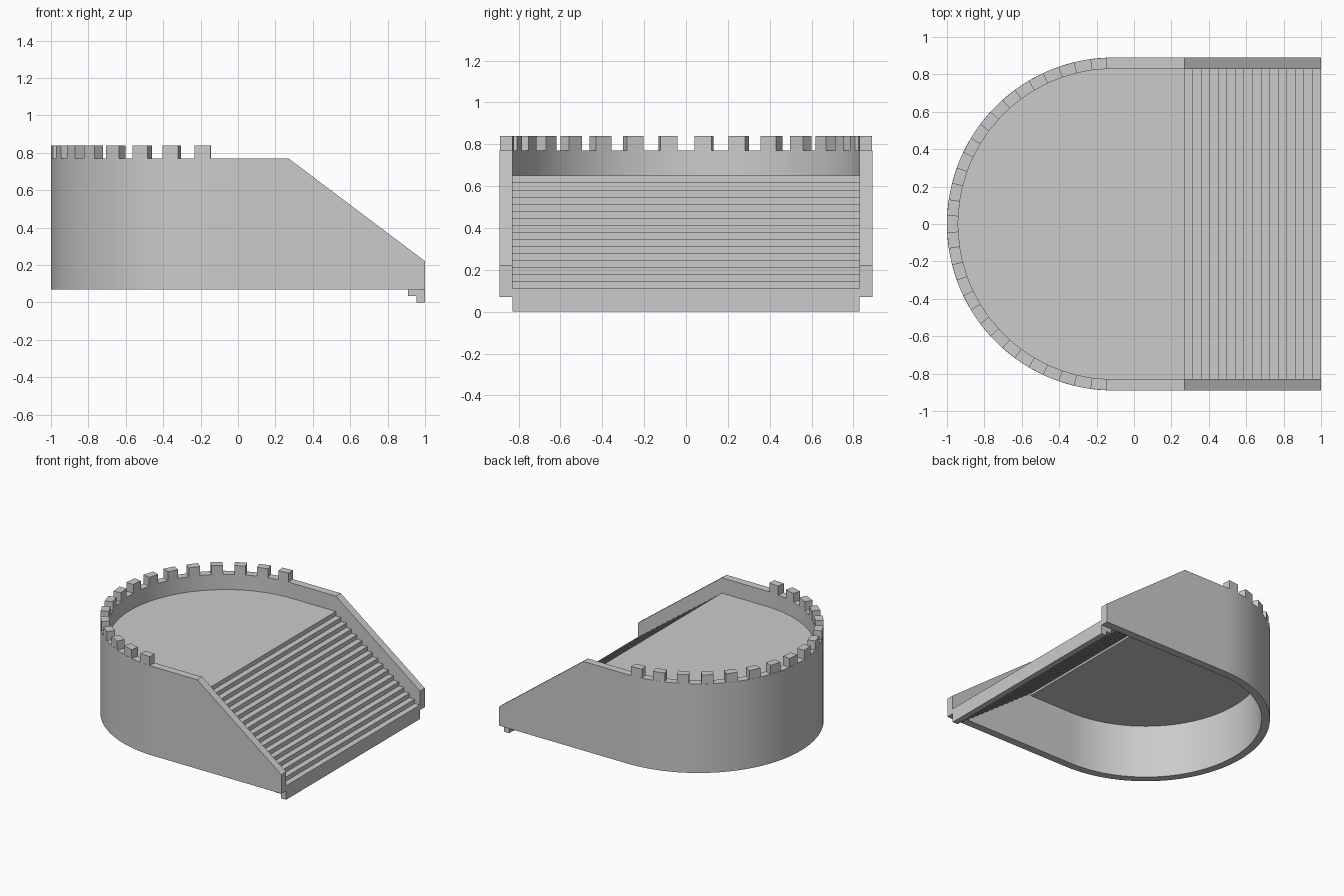
import bpy, bmesh
from math import sin, cos, pi, radians

if "Cube" in bpy.data.objects:
    bpy.data.objects.remove(bpy.data.objects["Cube"])

CX, R_OUT, R_IN = -0.11, 0.89, 0.83      # arc centre and wall radii
Z_BASE, Z_RIM, Z_MERLON = 0.07, 0.77, 0.84
Z_UNDER, Z_FLOOR, X_SLOPE = 0.49, 0.65, 0.27   # floor slab heights, start of the side slope
ARC = 96


def finish(name, bm, smooth=False):
    bmesh.ops.recalc_face_normals(bm, faces=bm.faces[:])
    me = bpy.data.meshes.new(name)
    bm.to_mesh(me)
    bm.free()
    ob = bpy.data.objects.new(name, me)
    bpy.context.collection.objects.link(ob)
    if smooth:
        bpy.ops.object.select_all(action='DESELECT')
        ob.select_set(True)
        bpy.context.view_layer.objects.active = ob
        bpy.ops.object.shade_smooth_by_angle(angle=radians(30))
    return ob


def polar(r, a):
    # angle measured from the rounded back end (-x)
    return CX - r * cos(a), r * sin(a)


def prism(bm, pts, z0, z1):
    lo = [bm.verts.new((x, y, z0)) for x, y in pts]
    hi = [bm.verts.new((x, y, z1)) for x, y in pts]
    bm.faces.new(lo)
    bm.faces.new(hi)
    n = len(pts)
    for i in range(n):
        j = (i + 1) % n
        bm.faces.new((lo[i], lo[j], hi[j], hi[i]))


arc_angles = [-pi / 2 + pi * i / ARC for i in range(ARC + 1)]

# U-shaped wall with sloping side ends
stations = [((1, -R_OUT), (1, -R_IN), 0.22), ((X_SLOPE, -R_OUT), (X_SLOPE, -R_IN), Z_RIM)]
stations += [(polar(R_OUT, a), polar(R_IN, a), Z_RIM) for a in arc_angles]
stations += [((X_SLOPE, R_OUT), (X_SLOPE, R_IN), Z_RIM), ((1, R_OUT), (1, R_IN), 0.22)]
bm = bmesh.new()
rings = [[bm.verts.new(v) for v in ((*o, Z_BASE), (*o, z), (*i, z), (*i, Z_BASE))]
         for o, i, z in stations]
for a, b in zip(rings, rings[1:]):
    for k in range(4):
        m = (k + 1) % 4
        bm.faces.new((a[k], a[m], b[m], b[k]))
bm.faces.new(rings[0])
bm.faces.new(rings[-1])
finish("curved_wall", bm, True)

# Battlements: 16 blocks alternating with 15 gaps around the arc
bm = bmesh.new()
seg = radians(175.4) / 31
for k in range(16):
    a0 = (2 * k - 15.5) * seg
    a1 = a0 + seg
    prism(bm, [polar(R_OUT, a0), polar(R_OUT, a1), polar(R_IN, a1), polar(R_IN, a0)],
          Z_RIM, Z_MERLON)
finish("battlements", bm)

# Raised floor slab, hollow beneath
bm = bmesh.new()
prism(bm, [(X_SLOPE, -R_IN)] + [polar(R_IN, a) for a in arc_angles] + [(X_SLOPE, R_IN)],
      Z_UNDER, Z_FLOOR)
finish("floor", bm, True)

# Staircase: stepped on top and underneath, extruded across the width
N, THICK = 16, 0.11
RUN, RISE = (1 - X_SLOPE) / N, (Z_FLOOR - THICK) / N
top, bottom = [], []
for i in range(N):
    x0, x1, z = 1 - i * RUN, 1 - (i + 1) * RUN, i * RISE
    bottom += [(x0, z), (x1, z)]
    top += [(x0, z + THICK), (x1, z + THICK)]
profile = bottom + top[::-1]
bm = bmesh.new()
sides = [[bm.verts.new((x, y, z)) for x, z in profile] for y in (-R_IN, R_IN)]
for s in sides:
    bm.faces.new(s)
for i in range(len(profile)):
    j = (i + 1) % len(profile)
    bm.faces.new((sides[0][i], sides[0][j], sides[1][j], sides[1][i]))
finish("staircase", bm)
